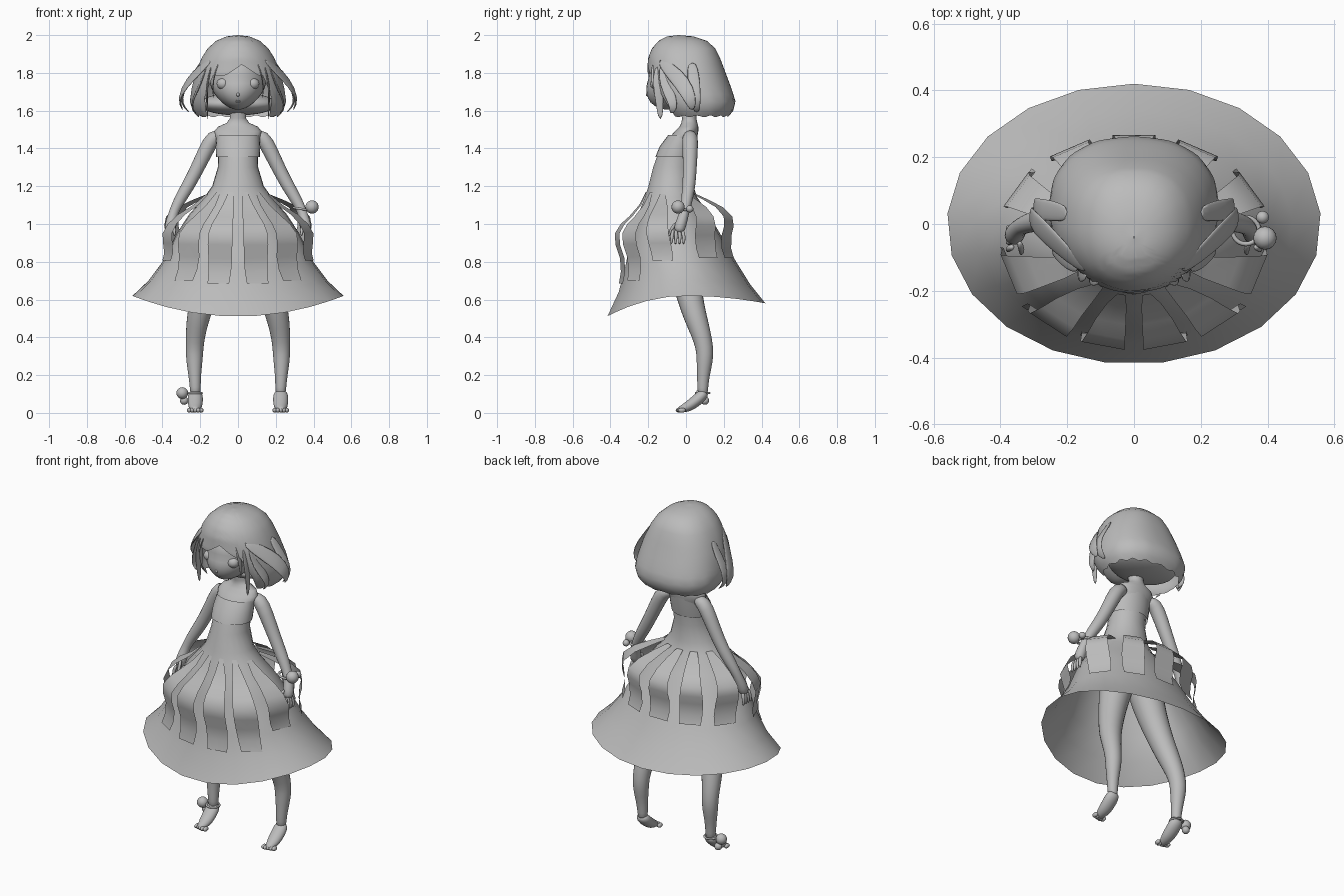
import bpy, bmesh, math
from mathutils import Vector

grey = bpy.data.materials.new("plain_grey")
grey.diffuse_color = (0.5, 0.5, 0.5, 1)


def finish(name, bm, subdiv=0):
    bmesh.ops.recalc_face_normals(bm, faces=bm.faces)
    me = bpy.data.meshes.new(name)
    bm.to_mesh(me)
    bm.free()
    me.materials.append(grey)
    me.polygons.foreach_set("use_smooth", [True] * len(me.polygons))
    ob = bpy.data.objects.new(name, me)
    bpy.context.collection.objects.link(ob)
    if subdiv:
        ob.modifiers.new("round", "SUBSURF").levels = subdiv
        ob.modifiers["round"].render_levels = subdiv
    return ob


def profile_point(table, a, z, square=1):
    """Point at angle a (0 = front) and height z on rows of (z, half width, front y, back y)."""
    lo, hi = table[0], table[0]
    for row in table:
        hi = row
        if row[0] <= z:
            break
        lo = row
    f = 0 if lo[0] == hi[0] else min(1, max(0, (lo[0] - z) / (lo[0] - hi[0])))
    rx, yf, yb = (lo[i] + (hi[i] - lo[i]) * f for i in (1, 2, 3))
    s, c = math.sin(a), math.cos(a)
    if c < 0:  # squarer back half where asked
        s, c = math.copysign(abs(s) ** square, s), -abs(c) ** square
    return Vector((rx * s, (yf + yb) / 2 - (yb - yf) / 2 * c, z))


def grid(bm, rows, closed):
    vs = [[bm.verts.new(p) for p in r] for r in rows]
    n = len(rows[0])
    for r0, r1 in zip(vs, vs[1:]):
        for i in range(n if closed else n - 1):
            j = (i + 1) % n
            bm.faces.new((r0[i], r0[j], r1[j], r1[i]))
    return vs


def shell(name, table, zs, seg, bottom=None, square=1):
    """Open loft with a vertex at the back; bottom(a) gives the height of the lower edge."""
    bm = bmesh.new()
    top, low = zs[0], zs[-1]
    rows = []
    for z in zs:
        row = []
        for i in range(seg):
            a = math.pi + 2 * math.pi * i / seg
            zz = z if bottom is None else top + (bottom(a) - top) * (z - top) / (low - top)
            row.append(profile_point(table, a, zz, square))
        rows.append(row)
    grid(bm, rows, True)
    return finish(name, bm)


def tube(name, pts, seg=8, sx=1, sy=1, subdiv=1, side=1):
    """Sweep an oval section through (x, y, z, radius) points, with closed ends."""
    bm = bmesh.new()
    P = [Vector((p[0] * side, p[1], p[2])) for p in pts]
    rows = []
    for i, c in enumerate(P):
        t = (P[min(i + 1, len(P) - 1)] - P[max(i - 1, 0)]).normalized()
        n = (Vector((1, 0, 0)) - t * t.x).normalized()
        b = t.cross(n)
        r = pts[i][3]
        rows.append([c + n * r * sx * math.cos(k) + b * r * sy * math.sin(k)
                     for k in (2 * math.pi * j / seg for j in range(seg))])
    vs = grid(bm, rows, True)
    bm.faces.new(vs[0])
    bm.faces.new(vs[-1])
    return finish(name, bm, subdiv)


def ball(name, loc, size, seg=16, shape=None):
    bm = bmesh.new()
    bmesh.ops.create_uvsphere(bm, u_segments=seg, v_segments=seg * 3 // 4, radius=1)
    for v in bm.verts:
        if shape:
            shape(v.co)
        v.co = Vector(v.co[i] * size[i] + loc[i] for i in range(3))
    return finish(name, bm)


def ring(name, loc, radius, thick, tilt=0):
    bm = bmesh.new()
    rows = []
    for i in range(25):
        a = 2 * math.pi * i / 24
        d = Vector((math.cos(a), math.sin(a), math.cos(a) * tilt))
        rows.append([Vector(loc) + d * (radius + thick * math.cos(k)) + Vector((0, 0, thick * math.sin(k)))
                     for k in (math.pi * j / 3 for j in range(6))])
    grid(bm, rows, True)
    bmesh.ops.remove_doubles(bm, verts=bm.verts, dist=0.0005)
    return finish(name, bm)


# Head and face
def face_shape(co):
    t = max(0, -co.z)
    co.x *= 1 - 0.25 * t * t
    co.y -= 0.35 * t


ball("head", (0, -0.03, 1.765), (0.15, 0.17, 0.16), 32, face_shape)
ball("nose", (0, -0.202, 1.685), (0.009, 0.011, 0.01))
ball("upper_lip", (0, -0.187, 1.655), (0.02, 0.007, 0.004))
ball("lower_lip", (0, -0.184, 1.647), (0.015, 0.007, 0.004))
for s in (-1, 1):
    ball("eye", (s * 0.077, -0.158, 1.742), (0.036, 0.032, 0.031))

# Hair: bob with an open face, nape layer, loose locks
hair = [(2.0, 0.002, -0.042, -0.038), (1.993, 0.06, -0.1, 0.04), (1.97, 0.115, -0.145, 0.11),
        (1.93, 0.16, -0.18, 0.155), (1.88, 0.192, -0.2, 0.18), (1.8, 0.225, -0.207, 0.21),
        (1.72, 0.245, -0.2, 0.24), (1.65, 0.255, -0.18, 0.262), (1.6, 0.24, -0.15, 0.25), (1.55, 0.2, -0.1, 0.21)]


def hair_edge(a):
    d = a if a <= math.pi else a - 2 * math.pi
    if abs(d) < 0.62:
        return 1.785 + 0.06 * max(0, 1 - abs(d - 0.1) / 0.4)
    if abs(d) < 0.85:
        return 1.785 - 0.17 * (abs(d) - 0.62) / 0.23
    return 1.57 + 0.005 * math.cos(d * 16)


shell("hair", hair, [2.0, 1.996, 1.993, 1.982, 1.97, 1.95, 1.93, 1.905, 1.88, 1.84, 1.8, 1.76,
                     1.72, 1.69, 1.65, 1.62, 1.6, 1.575], 72, lambda a: hair_edge(a % (2 * math.pi)), 0.85)
ball("nape_hair", (0, 0.07, 1.635), (0.205, 0.155, 0.06), 24)
locks = [[(.195, .03, 1.86, .025), (.245, .04, 1.78, .035), (.295, .045, 1.7, .036), (.3, .05, 1.63, .03), (.255, .06, 1.59, .012)],
         [(.14, -.14, 1.87, .02), (.2, -.09, 1.82, .04), (.27, -.02, 1.75, .05), (.32, .025, 1.66, .038), (.29, .035, 1.6, .012)],
         [(.165, -.13, 1.84, .02), (.2, -.11, 1.74, .035), (.24, -.075, 1.66, .03), (.245, -.065, 1.61, .022), (.22, -.08, 1.585, .01)],
         [(.14, -.15, 1.84, .02), (.165, -.15, 1.74, .03), (.165, -.14, 1.65, .024), (.16, -.135, 1.55, .012)],
         [(.1, -.165, 1.86, .02), (.137, -.17, 1.76, .02), (.13, -.155, 1.66, .008)]]
for s in (-1, 1):
    for pts in locks:
        tube("hair_lock", pts, 8, 0.2, 1, 1, s)

# Neck and upper body
torso = [(1.64, .045, -.05, .06), (1.56, .042, -.02, .055), (1.535, .06, -.025, .06), (1.515, .105, -.035, .065),
         (1.49, .125, -.06, .065), (1.46, .118, -.085, .06), (1.42, .108, -.11, .05), (1.34, .1, -.14, .035)]
shell("torso", torso, [r[0] for r in torso], 24)

# Dress: bust band, bodice with flared skirt
band = [(1.47, .114, -.095, .062), (1.41, .118, -.14, .055), (1.355, .117, -.162, .045)]
shell("bust_band", band, [r[0] for r in band], 24)
skirt = [(1.37, .105, -.15, .04), (1.3, .107, -.175, .035), (1.2, .137, -.2, .04), (1.14, .18, -.22, .06),
         (1.05, .26, -.255, .12), (.95, .325, -.29, .18), (.8, .4, -.325, .27), (.7, .475, -.36, .34), (.62, .56, -.42, .42)]
dress = shell("dress", skirt, [r[0] for r in skirt], 21)
for v in dress.data.vertices:  # dipping hem at front and back
    drop = max(0, min(1, (0.95 - v.co.z) / 0.33))
    c = v.co.y / 0.42
    v.co.z -= drop * c * c * (0.11 if c < 0 else 0.04)

# Overlay panels: raised loops resting on the skirt
front_rows = [(1.17, .004, .012), (1.1, .012, .03), (1.04, .04, .046), (1.0, .07, .057), (.95, .083, .065),
              (.9, .068, .066), (.84, .03, .064), (.78, .01, .061), (.73, .004, .058)]
side_rows = [(1.16, .004, .015), (1.1, .02, .035), (1.05, .055, .05), (1.0, .075, .06), (.95, .07, .064),
             (.9, .042, .064), (.85, .012, .061), (.81, .003, .058)]
back_rows = [(1.16, .005, .02), (1.13, .06, .035), (1.09, .115, .047), (1.04, .135, .058), (.99, .11, .064),
             (.94, .065, .066), (.87, .02, .064), (.82, .006, .06)]


def skirt_panel(a, rows):
    bm = bmesh.new()
    out = Vector((math.sin(a), -math.cos(a), 0))
    tan = Vector((-out.y, out.x * .8, 0)).normalized()
    pts = []
    for z, off, w in rows:
        c = profile_point(skirt, a, z) + out * off
        if z < 0.95:
            c.z -= (.95 - z) / .33 * .07 * max(0, math.cos(a)) ** 2
        pts.append([c - tan * w, c, c + tan * w])
    grid(bm, pts, False)
    finish("skirt_panel", bm)


for s in (-1, 1):
    for a, rows in ((.23, front_rows), (.68, front_rows), (1.25, side_rows), (2.1, back_rows), (2.65, back_rows)):
        skirt_panel(s * a, rows)
skirt_panel(math.pi, back_rows)

# Arms, hands, legs and feet
arm = [(.08, .02, 1.47, .03), (.13, .022, 1.465, .046), (.17, .022, 1.39, .043), (.232, .02, 1.26, .037),
       (.283, .012, 1.17, .036), (.325, 0, 1.1, .029), (.345, -.01, 1.05, .026), (.357, -.03, .995, .034), (.362, -.04, .95, .028)]
leg = [(.07, -.02, 1.02, .1), (.1, -.02, .9, .1), (.14, -.01, .76, .085), (.18, .018, .62, .072), (.21, .048, .51, .064),
       (.225, .08, .42, .054), (.23, .1, .34, .048), (.231, .1, .28, .046), (.229, .092, .2, .034), (.226, .088, .13, .03),
       (.226, .09, .09, .026)]
foot = [(.226, .105, .115, .022), (.226, .085, .092, .033), (.226, .05, .06, .032), (.226, .015, .036, .03),
        (.227, -.015, .022, .022), (.228, -.045, .014, .014)]
for s in (-1, 1):
    tube("arm", arm, 10, 1, 1, 1, s)
    tube("thumb", [(.345, -.05, 1.01, .012), (.335, -.08, .97, .011), (.338, -.09, .935, .007)], 6, 1, 1, 1, s)
    for i in range(4):
        y = -.075 + i * .022
        tube("finger", [(.362, y * .7 - .015, .975, .013), (.378, y, .93, .011), (.375, y - .004, .89, .007)], 6, 1, 1, 1, s)
    tube("leg", leg, 12, 1, 1, 1, s)
    tube("foot", foot, 12, 1.3, 1, 1, s)
    for i in range(5):
        ball("toe", (s * (.194 + i * .016), -.034 + .004 * abs(i - 1), .014), (.012, .021, .013), 8)

# Wrist and ankle bobble bands
ring("wrist_band", (.335, -.02, 1.08), .04, .007, -.15)
ball("wrist_bobble", (.392, -.042, 1.09), (.035, .035, .035))
ball("wrist_bead", (.385, .02, 1.08), (.019, .019, .019))
ring("ankle_band", (-.228, .088, .105), .036, .006)
ball("ankle_bobble", (-.295, .085, .105), (.031, .031, .031))
ball("ankle_bead", (-.285, .1, .065), (.022, .022, .022))
